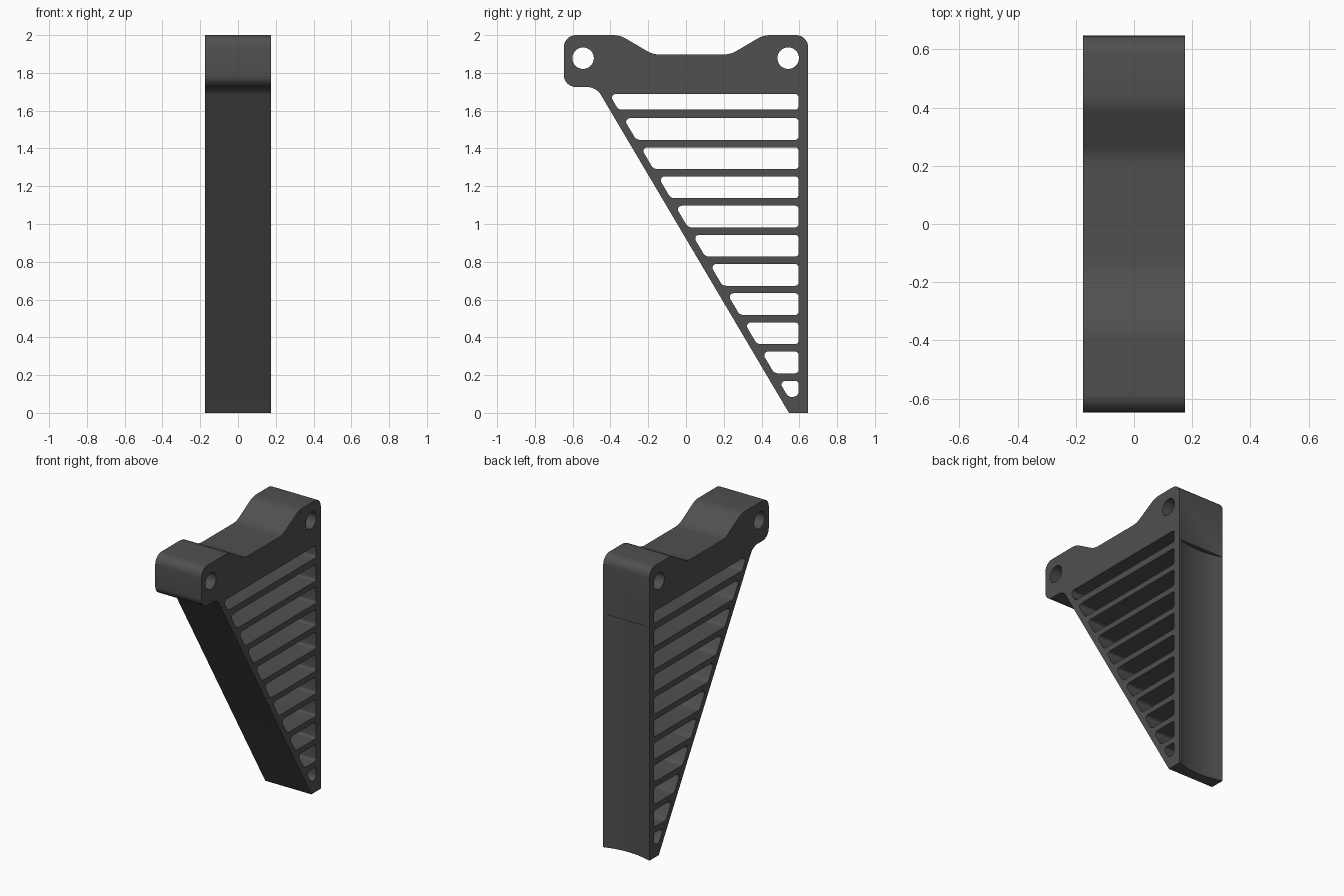
import bpy, bmesh, math
from mathutils import Vector

if "Cube" in bpy.data.objects:
    bpy.data.objects.remove(bpy.data.objects["Cube"])

HALF = 0.175          # half thickness along x


def fillet(points, steps=8):
    """Round each (y, z, radius) corner of a closed polygon."""
    out = []
    n = len(points)
    for i, (y, z, r) in enumerate(points):
        p = Vector((y, z))
        if r == 0:
            out.append(p)
            continue
        a = (Vector(points[i - 1][:2]) - p).normalized()
        b = (Vector(points[(i + 1) % n][:2]) - p).normalized()
        half = a.angle(b) / 2
        centre = p + (a + b).normalized() * (r / math.sin(half))
        start = p + a * (r / math.tan(half)) - centre
        end = p + b * (r / math.tan(half)) - centre
        sweep = start.angle_signed(end)
        ang = math.atan2(start.y, start.x)
        for k in range(steps + 1):
            t = ang - sweep * k / steps
            out.append(centre + Vector((math.cos(t), math.sin(t))) * r)
    return out


def circle(y, z, r, n=40):
    return [Vector((y + r * math.cos(2 * math.pi * k / n),
                    z + r * math.sin(2 * math.pi * k / n))) for k in range(n)]


def sloped_edge(z):
    return 0.545 - 0.5913 * z


# Outer outline with two mounting ears
outline = fillet([
    (0.545, 0, 0), (0.647, 0, 0), (0.647, 2, 0.065),
    (0.41, 2, 0.14), (0.235, 1.897, 0.14), (-0.175, 1.897, 0.14), (-0.35, 2, 0.14),
    (-0.647, 2, 0.065), (-0.647, 1.725, 0.065), (sloped_edge(1.725), 1.725, 0.085)])

loops = [outline, circle(-0.545, 1.878, 0.057), circle(0.541, 1.878, 0.057)]

# Eleven cooling slots between the sloped edge and the back wall
for i in range(11):
    top = 1.715 - 0.1545 * i
    bottom = top - 0.115
    if i == 0:
        top, bottom = 1.688, 1.605
    if i == 10:
        bottom = 0.085
    low_r = 0.028 if i == 10 else 0.035
    loops.append(fillet([
        (sloped_edge(top) + 0.046, top, 0.02),
        (sloped_edge(bottom) + 0.046, bottom, low_r),
        (0.596, bottom, 0.028 if i == 10 else 0.018),
        (0.596, top, 0.018)], 6))

# Filled profile extruded across x
curve = bpy.data.curves.new("bracket_profile", 'CURVE')
curve.dimensions = '2D'
curve.fill_mode = 'BOTH'
curve.extrude = HALF
for loop in loops:
    s = curve.splines.new('POLY')
    s.points.add(len(loop) - 1)
    for pt, v in zip(s.points, loop):
        pt.co = (v.x, v.y, 0, 1)
    s.use_cyclic_u = True
temp = bpy.data.objects.new("profile_helper", curve)
bpy.context.collection.objects.link(temp)
deps = bpy.context.evaluated_depsgraph_get()
mesh = bpy.data.meshes.new_from_object(temp.evaluated_get(deps))
bpy.data.objects.remove(temp)

bm = bmesh.new()
bm.from_mesh(mesh)
bmesh.ops.remove_doubles(bm, verts=bm.verts, dist=1e-5)
for v in bm.verts:
    v.co = (v.co.z, v.co.x, v.co.y)
bmesh.ops.recalc_face_normals(bm, faces=bm.faces)
bm.to_mesh(mesh)
bm.free()
bracket = bpy.data.objects.new("slotted_bracket", mesh)
bpy.context.collection.objects.link(bracket)

# Shallow concave channel down the back face
chord, depth = 0.172, 0.03
radius = (chord ** 2 + depth ** 2) / (2 * depth)
bpy.ops.mesh.primitive_cylinder_add(vertices=160, radius=radius, depth=2.0,
                                    location=(0, 0.647 - depth + radius, 0.6))
cutter = bpy.context.object
cutter.name = "channel_cutter"
cutter.hide_render = True
mod = bracket.modifiers.new("back_channel", 'BOOLEAN')
mod.operation = 'DIFFERENCE'
mod.solver = 'EXACT'
mod.object = cutter

bpy.ops.object.select_all(action='DESELECT')
bracket.select_set(True)
bpy.context.view_layer.objects.active = bracket
bpy.ops.object.modifier_apply(modifier=mod.name)
bpy.data.objects.remove(cutter)
bpy.ops.object.shade_smooth_by_angle(angle=math.radians(30))

# Dark plastic
mat = bpy.data.materials.new("dark_plastic")
mat.diffuse_color = (0.08, 0.08, 0.08, 1)
mat.use_nodes = True
mat.node_tree.nodes["Principled BSDF"].inputs["Base Color"].default_value = mat.diffuse_color
bracket.data.materials.clear()
bracket.data.materials.append(mat)
